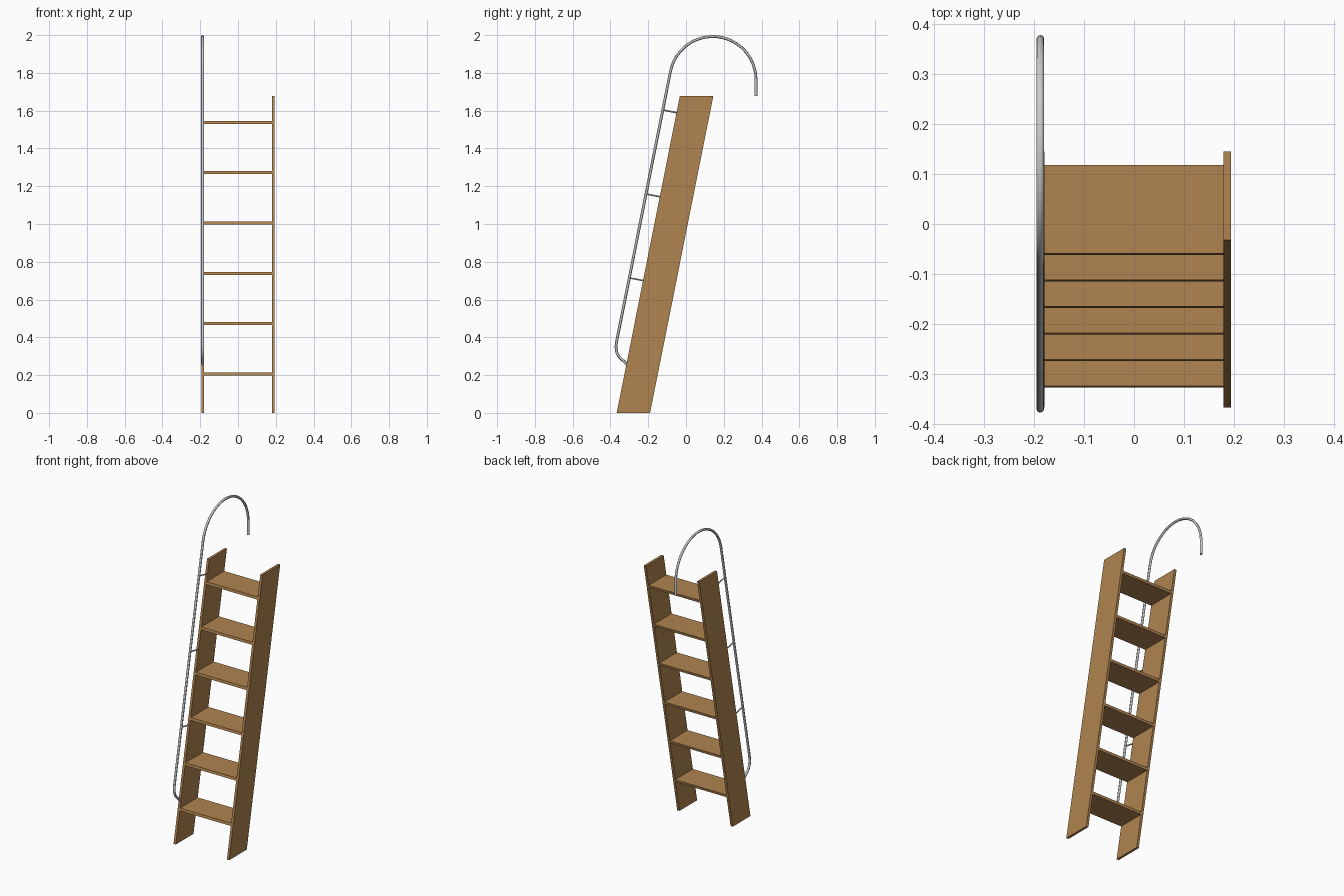
import bpy, bmesh
from math import atan, sin, cos, pi
from mathutils import Vector

if "Cube" in bpy.data.objects:
    bpy.data.objects.remove(bpy.data.objects["Cube"])

SLOPE = 0.1994          # lean of the ladder (dy/dz)
FRONT, BACK = -0.367, -0.190
HEIGHT = 1.678
RAIL_X = -0.1875

wood = bpy.data.materials.new("wood")
wood.diffuse_color = (0.43, 0.23, 0.078, 1)
wood.use_nodes = True
wood.node_tree.nodes["Principled BSDF"].inputs["Base Color"].default_value = wood.diffuse_color


def leaning_board(name, x0, x1, z0, z1):
    """Board whose front and back edges follow the lean of the ladder."""
    bm = bmesh.new()
    prof = [(FRONT + SLOPE * z0, z0), (BACK + SLOPE * z0, z0),
            (BACK + SLOPE * z1, z1), (FRONT + SLOPE * z1, z1)]
    face = bm.faces.new([bm.verts.new((x0, y, z)) for y, z in prof])
    out = bmesh.ops.extrude_face_region(bm, geom=[face])
    verts = [v for v in out["geom"] if isinstance(v, bmesh.types.BMVert)]
    bmesh.ops.translate(bm, verts=verts, vec=(x1 - x0, 0, 0))
    bmesh.ops.recalc_face_normals(bm, faces=bm.faces)
    me = bpy.data.meshes.new(name)
    bm.to_mesh(me)
    bm.free()
    me.materials.append(wood)
    ob = bpy.data.objects.new(name, me)
    bpy.context.collection.objects.link(ob)


def tube(name, path, radius):
    """Round bar along a y-z path in the plane of the handrail."""
    cu = bpy.data.curves.new(name, 'CURVE')
    cu.dimensions = '3D'
    cu.bevel_depth = radius
    cu.bevel_resolution = 4
    cu.use_fill_caps = True
    sp = cu.splines.new('POLY')
    sp.points.add(len(path) - 1)
    for p, (y, z) in zip(sp.points, path):
        p.co = (RAIL_X, y, z, 1)
    ob = bpy.data.objects.new(name, cu)
    bpy.context.collection.objects.link(ob)
    bpy.ops.object.select_all(action='DESELECT')
    ob.select_set(True)
    bpy.context.view_layer.objects.active = ob
    bpy.ops.object.convert(target='MESH')
    bpy.ops.object.shade_smooth_by_angle()


# Side boards
leaning_board("left_side_board", -0.1945, -0.179, 0, HEIGHT)
leaning_board("right_side_board", 0.179, 0.1945, 0, HEIGHT)

# Treads
for i in range(6):
    z = 0.198 + i * 0.2664
    leaning_board(f"tread_{i + 1}", -0.179, 0.179, z, z + 0.016)

# Handrail: short foot, rounded bend, long leaning run, hooked top
cy, cz, r = 0.142, 1.764, 0.2285
lean = atan(SLOPE)
top_y, top_z = cy - r * cos(lean), cz + r * sin(lean)


def rail_y(z):
    return top_y - (top_z - z) * SLOPE


path = [(-0.312, 0.257)]
a, b, c = Vector((-0.349, 0.292)), Vector((-0.378, 0.32)), Vector((rail_y(0.38), 0.38))
for i in range(9):
    t = i / 8
    path.append(tuple(a * (1 - t) ** 2 + b * 2 * t * (1 - t) + c * t * t))
for i in range(25):
    ang = (pi - lean) * (1 - i / 24)
    path.append((cy + r * cos(ang), cz + r * sin(ang)))
path.append((cy + r, HEIGHT))
tube("handrail", path, 0.0075)

# Brackets between handrail and left side board
for i, z in enumerate((0.715, 1.159, 1.604)):
    y = rail_y(z)
    tube(f"rail_bracket_{i + 1}", [(y, z), (y + 0.074, z - 0.074 * SLOPE)], 0.004)
